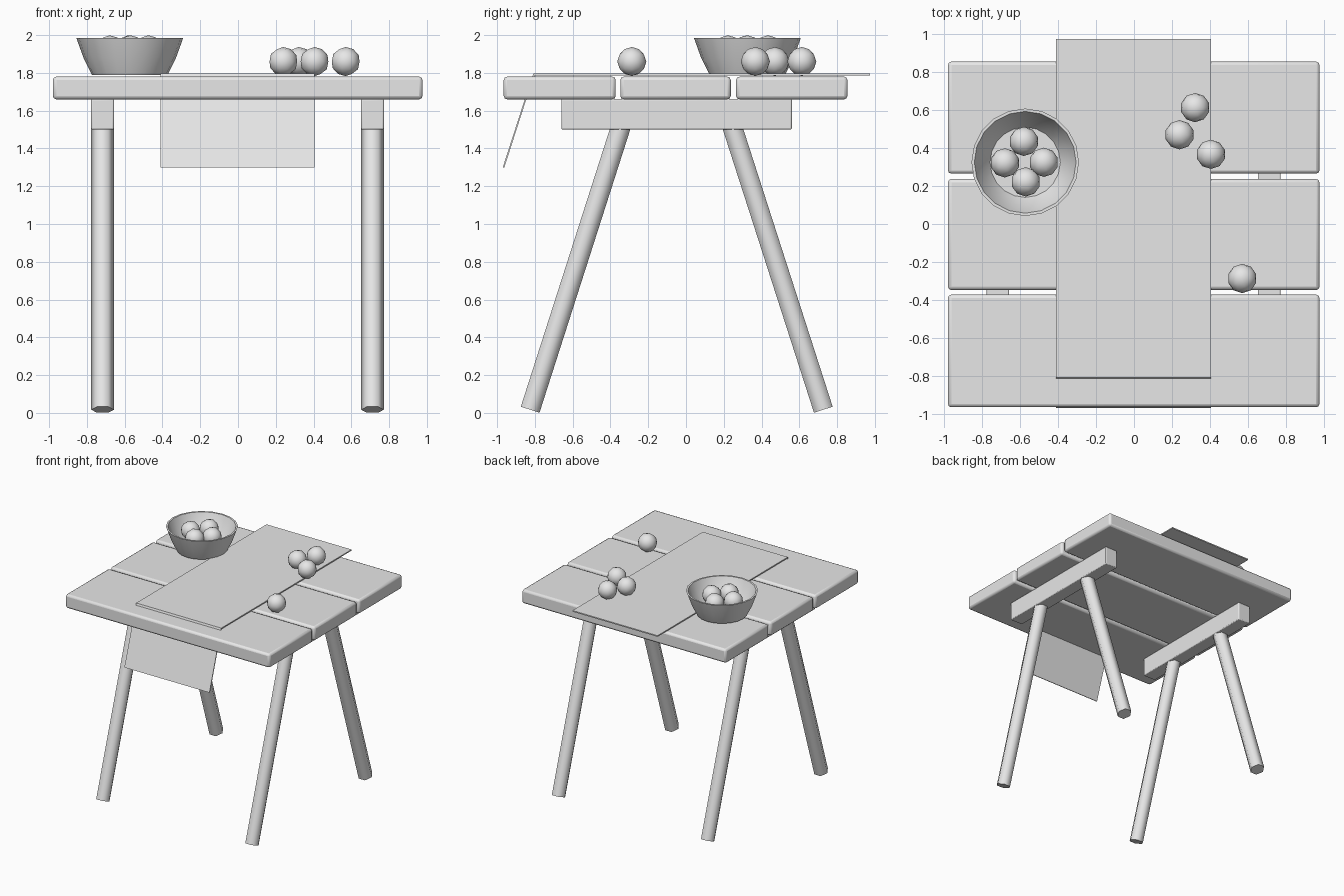
import bpy, bmesh, math
from mathutils import Vector

if "Cube" in bpy.data.objects:
    bpy.data.objects.remove(bpy.data.objects["Cube"])

grey = bpy.data.materials.new("plain_grey")
grey.diffuse_color = (0.8, 0.8, 0.8, 1)
grey.use_nodes = True
grey.node_tree.nodes["Principled BSDF"].inputs["Base Color"].default_value = grey.diffuse_color


def finish(name, bm, angle=50, bevel=0):
    bmesh.ops.recalc_face_normals(bm, faces=bm.faces)
    me = bpy.data.meshes.new(name)
    bm.to_mesh(me)
    bm.free()
    me.materials.append(grey)
    ob = bpy.data.objects.new(name, me)
    bpy.context.collection.objects.link(ob)
    if bevel:
        m = ob.modifiers.new("bevel", 'BEVEL')
        m.width, m.segments = bevel, 2
    bpy.ops.object.select_all(action='DESELECT')
    ob.select_set(True)
    bpy.context.view_layer.objects.active = ob
    bpy.ops.object.shade_smooth_by_angle(angle=math.radians(angle))
    return ob


def box(name, x, y, z, bevel):
    bm = bmesh.new()
    bmesh.ops.create_cube(bm, size=1)
    for v in bm.verts:
        v.co = [lo + (hi - lo) * (c + 0.5) for c, (lo, hi) in zip(v.co, (x, y, z))]
    return finish(name, bm, 50, bevel)


# Table top planks
for i, (y0, y1) in enumerate([(-0.965, -0.372), (-0.348, 0.237), (0.265, 0.855)]):
    box(f"plank_{i + 1}", (-0.98, 0.977), (y0, y1), (1.66, 1.78), 0.018)

# Cross beams and splayed six-sided legs
for side, x in (("left", -0.717), ("right", 0.712)):
    box(f"beam_{side}", (x - 0.06, x + 0.06), (-0.66, 0.56), (1.5, 1.662), 0.007)
    for end, yt, yb in (("front", -0.34, -0.825), ("back", 0.24, 0.727)):
        top, foot = Vector((x, yt, 1.53)), Vector((x, yb, 0.017))
        axis = (top - foot).normalized()
        u = Vector((1, 0, 0))
        w = axis.cross(u)
        bm = bmesh.new()
        rings = [[bm.verts.new(p + 0.06 * (u * math.cos(k * math.pi / 3) + w * math.sin(k * math.pi / 3)))
                  for k in range(6)] for p in (foot, top)]
        bm.faces.new(rings[0])
        bm.faces.new(rings[1])
        for k in range(6):
            n = (k + 1) % 6
            bm.faces.new((rings[0][k], rings[0][n], rings[1][n], rings[1][k]))
        finish(f"leg_{end}_{side}", bm, 65)

# Table runner with a flap hanging at the front
path = [(0.975, 1.797), (0.85, 1.797), (-0.68, 1.797), (-0.808, 1.797), (-0.86, 1.64), (-0.97, 1.30)]
under = [(0.975, 1.787), (0.85, 1.787), (-0.68, 1.787), (-0.80, 1.787), (-0.852, 1.64), (-0.962, 1.298)]
bm = bmesh.new()
loop = path + under[::-1]
n = len(path)
sides = [[bm.verts.new((x, y, z)) for y, z in loop] for x in (-0.41, 0.405)]
for k in range(2 * n):
    j = (k + 1) % (2 * n)
    bm.faces.new((sides[0][k], sides[0][j], sides[1][j], sides[1][k]))
for s in sides:
    for k in range(n - 1):
        bm.faces.new((s[k], s[k + 1], s[2 * n - 2 - k], s[2 * n - 1 - k]))
finish("table_runner", bm, 60)

# Bowl, lathed from a half profile
profile = [(0, 1.79), (0.2, 1.79), (0.245, 1.88), (0.283, 1.985),
           (0.268, 1.985), (0.23, 1.885), (0.185, 1.82), (0, 1.82)]
bm = bmesh.new()
vs = [bm.verts.new((r, 0, z)) for r, z in profile]
es = [bm.edges.new(p) for p in zip(vs, vs[1:])]
bmesh.ops.spin(bm, geom=vs + es, cent=(0, 0, 0), axis=(0, 0, 1), angle=2 * math.pi, steps=20)
bmesh.ops.remove_doubles(bm, verts=bm.verts, dist=0.0005)
finish("bowl", bm, 40).location = (-0.573, 0.325, 0)

# Fruit in the bowl and loose on the table
fruit = [(-0.58, 0.435, 1.922), (-0.68, 0.322, 1.922), (-0.475, 0.325, 1.922), (-0.57, 0.222, 1.922),
         (0.322, 0.613, 1.86), (0.24, 0.47, 1.86), (0.405, 0.367, 1.86), (0.57, -0.287, 1.86)]
for i, p in enumerate(fruit):
    bm = bmesh.new()
    bmesh.ops.create_icosphere(bm, subdivisions=2, radius=0.077)
    finish(f"fruit_{i + 1}", bm, 60).location = p
